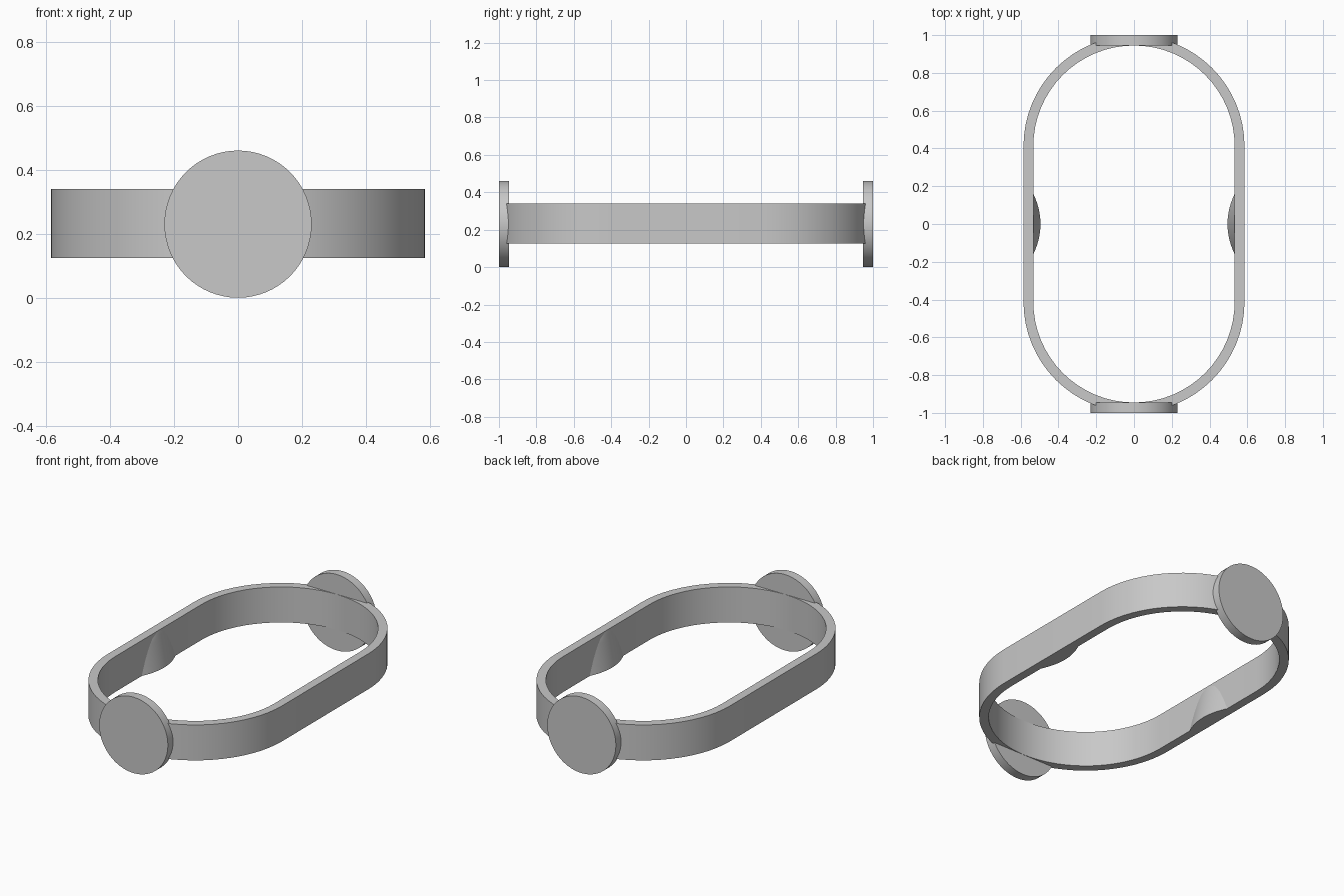
import bpy, bmesh, math
from mathutils import Matrix

cube = bpy.data.objects.get("Cube")
if cube:
    bpy.data.objects.remove(cube, do_unlink=True)

grey = bpy.data.materials.new("plain grey")
grey.use_nodes = True
colour = (0.58, 0.58, 0.58, 1)
grey.diffuse_color = colour
grey.node_tree.nodes["Principled BSDF"].inputs["Base Color"].default_value = colour

BOTTOM, TOP = 0.125, 0.34      # band height range
OUTER, INNER = 0.585, 0.533    # band end radii
STRAIGHT = 0.412               # half length of the straight sides
DISC_R, DISC_T = 0.23, 0.054


def finish(name, bm):
    bmesh.ops.recalc_face_normals(bm, faces=bm.faces[:])
    mesh = bpy.data.meshes.new(name)
    bm.to_mesh(mesh)
    bm.free()
    mesh.materials.append(grey)
    obj = bpy.data.objects.new(name, mesh)
    bpy.context.collection.objects.link(obj)
    bpy.ops.object.select_all(action='DESELECT')
    obj.select_set(True)
    bpy.context.view_layer.objects.active = obj
    bpy.ops.object.shade_smooth_by_angle(angle=math.radians(30))
    return obj


def stadium(bm, radius, z, steps=32):
    ring = []
    for side in (1, -1):
        for i in range(steps + 1):
            a = math.pi * i / steps
            ring.append(bm.verts.new((side * radius * math.cos(a),
                                      side * (STRAIGHT + radius * math.sin(a)), z)))
    return ring


# Oval band
bm = bmesh.new()
rings = [stadium(bm, r, z) for r, z in
         ((OUTER, BOTTOM), (OUTER, TOP), (INNER, TOP), (INNER, BOTTOM))]
count = len(rings[0])
for k in range(4):
    a, b = rings[k], rings[(k + 1) % 4]
    for i in range(count):
        j = (i + 1) % count
        bm.faces.new((a[i], a[j], b[j], b[i]))
finish("oval_band", bm)

# Round end discs
for name, side in (("front_disc", -1), ("back_disc", 1)):
    bm = bmesh.new()
    place = (Matrix.Translation((0, side * (1 - DISC_T / 2), DISC_R))
             @ Matrix.Rotation(math.pi / 2, 4, 'X'))
    bmesh.ops.create_cone(bm, cap_ends=True, segments=64, radius1=DISC_R,
                          radius2=DISC_R, depth=DISC_T, matrix=place)
    finish(name, bm)

# Inner grip bumps, deepest at the bottom edge and fading out at the top
LAYERS, STEPS = 8, 16
for name, side in (("left_grip", 1), ("right_grip", -1)):
    bm = bmesh.new()
    rows = []
    for k in range(LAYERS):
        fade = 1 - k / LAYERS
        row = []
        for i in range(STEPS + 1):
            u = 2 * i / STEPS - 1
            x = INNER - 0.038 * fade * (1 - u * u)
            row.append(bm.verts.new((side * x, 0.16 * math.sqrt(fade) * u,
                                     TOP + (BOTTOM - TOP) * fade)))
        rows.append(row)
    for a, b in zip(rows, rows[1:]):
        for i in range(STEPS):
            bm.faces.new((a[i], a[i + 1], b[i + 1], b[i]))
        bm.faces.new((a[0], b[0], b[-1], a[-1]))
    apex = bm.verts.new((side * INNER, 0, TOP))
    last = rows[-1]
    for i in range(STEPS):
        bm.faces.new((last[i], last[i + 1], apex))
    bm.faces.new((last[-1], last[0], apex))
    bm.faces.new(rows[0])
    finish(name, bm)
